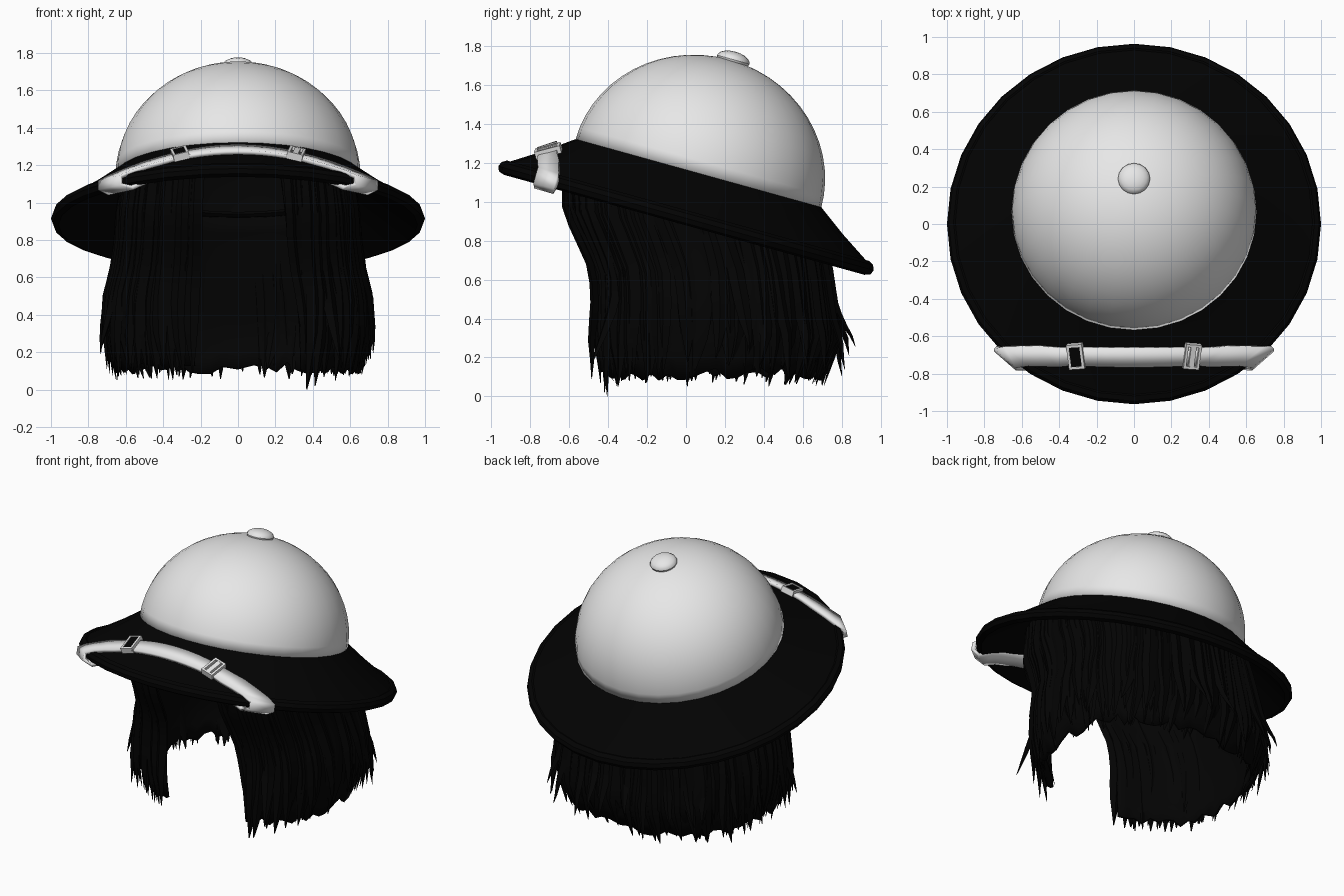
import bpy, bmesh, math, random
from math import sin, cos, pi, radians, hypot, sqrt
from mathutils import Matrix, Vector

random.seed(7)
cube = bpy.data.objects.get("Cube")
if cube:
    bpy.data.objects.remove(cube, do_unlink=True)

built = []
TILT = Matrix.Translation((0, 0, 0.915)) @ Matrix.Rotation(radians(-15.5), 4, 'X')


def material(name, value, rough=0.8):
    m = bpy.data.materials.new(name)
    m.use_nodes = True
    col = (value, value, value, 1)
    m.diffuse_color = col
    m.node_tree.nodes["Principled BSDF"].inputs["Base Color"].default_value = col
    m.node_tree.nodes["Principled BSDF"].inputs["Roughness"].default_value = rough
    return m


WHITE = material("off white", 0.8)
BLACK = material("brim black", 0.0008)
HAIR = material("hair black", 0.001)


def finish(bm, name, mat, matrix=Matrix(), weld=True):
    if weld:
        bmesh.ops.remove_doubles(bm, verts=bm.verts, dist=1e-5)
    bmesh.ops.recalc_face_normals(bm, faces=bm.faces)
    me = bpy.data.meshes.new(name)
    bm.to_mesh(me)
    bm.free()
    ob = bpy.data.objects.new(name, me)
    ob.matrix_world = matrix
    me.materials.append(mat)
    bpy.context.collection.objects.link(ob)
    built.append(ob)
    return ob


def skin(bm, rings, closed=True):
    """Join rows of points with quads."""
    rows = [[bm.verts.new(p) for p in ring] for ring in rings]
    for a, b in zip(rows, rows[1:]):
        n = len(a)
        for i in range(n if closed else n - 1):
            j = (i + 1) % n
            bm.faces.new((a[i], a[j], b[j], b[i]))
    return rows


def lathe(name, profile, mat, segs=32, place=TILT):
    bm = bmesh.new()
    skin(bm, [[(r * cos(2 * pi * i / segs), r * sin(2 * pi * i / segs), h)
               for i in range(segs)] for r, h in profile])
    bmesh.ops.dissolve_degenerate(bm, dist=1e-5, edges=bm.edges)
    return finish(bm, name, mat, place)


def solidify(ob, thickness, offset):
    mod = ob.modifiers.new("Thickness", 'SOLIDIFY')
    mod.thickness = thickness
    mod.offset = offset


# Helmet dome, brim and top button
dome = lathe("helmet_dome", [(0.655 * cos(t), 0.235 + 0.61 * sin(t))
                             for t in [pi / 2 * k / 14 for k in range(15)]], WHITE)
solidify(dome, 0.015, -1)
lathe("helmet_brim", [(0.655, 0.24), (0.80, 0.135), (0.955, 0.035), (0.965, 0.04),
                      (0.99, 0.025), (1.0, 0.0), (0.99, -0.025), (0.96, -0.035),
                      (0.94, -0.02), (0.78, 0.1), (0.635, 0.2), (0.635, 0.24),
                      (0.655, 0.24)], BLACK)
lathe("top_button", [(0.086 * cos(t), 0.042 * sin(t))
                     for t in [pi * (k / 10 - 0.5) for k in range(11)]], WHITE, 16,
      TILT @ Matrix.Translation((0, 0.016, 0.85)))

# Strap looped around the front of the brim, lying on its slope
SLOPE = 0.67


def brim_height(x, y):
    return 0.235 - (hypot(x, y) - 0.655) * SLOPE


def strap_centre(h):
    """Keeps the strap straight across once the helmet is tilted."""
    return -0.742 - 0.277 * h


def strap_edge(side):
    def at_radius(radius, h, sign):
        y = strap_centre(0) + side * 0.054
        return sign * sqrt(radius ** 2 - y ** 2), y, h

    def across(lift):
        points = []
        for k in range(17):
            u = k / 8 - 1
            h = brim_height(u * 0.63, -0.775)
            y = strap_centre(h) + side * (0.045 if abs(u) < 0.75 else 0.054)
            x = u * sqrt(0.975 ** 2 - y ** 2)
            points.append((x, y, brim_height(x, y) + lift))
        return points

    tips = [(1.012, 0.012), (1.012, -0.03), (0.975, -0.05)]
    return (across(0.018) + [at_radius(r, h, 1) for r, h in tips]
            + across(-0.06)[-2:0:-1]
            + [at_radius(r, h, -1) for r, h in reversed(tips)])


bm = bmesh.new()
skin(bm, [strap_edge(-1), strap_edge(1)])
strap = finish(bm, "brim_strap", WHITE, TILT)
solidify(strap, 0.024, 0)


# Strap buckles
def add_box(bm, centre, size):
    bmesh.ops.create_cube(bm, size=1, matrix=Matrix.Translation(centre)
                          @ Matrix.Diagonal((*size, 1)))


for side, word in ((-1, "right"), (1, "left")):
    x = side * 0.31
    y = strap_centre(brim_height(x, -0.775))
    r = hypot(x, y)
    along = Vector((1, 0, -SLOPE * x / r)).normalized()
    normal = along.cross(Vector((0, 1, -SLOPE * y / r))).normalized()
    frame = Matrix((along, normal.cross(along), normal)).transposed().to_4x4()
    place = TILT @ Matrix.Translation((x, y, brim_height(x, y) + 0.03)) @ frame
    bm = bmesh.new()
    for s in (-1, 1):
        add_box(bm, (s * 0.036, 0, 0), (0.014, 0.135, 0.04))
        add_box(bm, (0, s * 0.061, 0), (0.072, 0.014, 0.04))
    if side > 0:
        add_box(bm, (0, 0, 0.006), (0.03, 0.11, 0.025))
    finish(bm, word + "_buckle", WHITE, place, weld=False)
    if side < 0:
        bm = bmesh.new()
        add_box(bm, (0, 0, 0.008), (0.058, 0.108, 0.016))
        finish(bm, "buckle_slider", BLACK, place)


# Hair outline: height, half width, front y, back y
OUTLINE = [(0.0, 0.67, -0.47, 0.70), (0.15, 0.69, -0.48, 0.74), (0.3, 0.71, -0.50, 0.78),
           (0.5, 0.70, -0.49, 0.75), (0.65, 0.66, -0.50, 0.73), (0.8, 0.64, -0.57, 0.71),
           (0.95, 0.635, -0.64, 0.67), (1.3, 0.58, -0.64, 0.58)]


def spow(v, p):
    return math.copysign(abs(v) ** p, v)


def hair_point(theta, z, out=0.0):
    """Point on the hair surface; theta is measured from the front."""
    for a, b in zip(OUTLINE, OUTLINE[1:]):
        if z <= b[0]:
            break
    t = min(max((z - a[0]) / (b[0] - a[0]), 0), 1)
    w, f, k = (a[i] + (b[i] - a[i]) * t for i in (1, 2, 3))
    x = (w + out) * spow(sin(theta), 0.85)
    y = (f + k) / 2 - ((k - f) / 2 + out) * spow(cos(theta), 0.85)
    return Vector((x, y, z))


def hair_top(theta):
    return 1.1 - 0.277 * hair_point(theta, 1.05).y


# Hair base layer, open at the face
bm = bmesh.new()
COLS, ROWS = 64, 10
columns = []
for c in range(COLS + 1):
    u = c / COLS
    low = 0.12 + random.uniform(-0.04, 0.04)
    col = []
    for r in range(ROWS + 1):
        v = r / ROWS
        start = radians(19 + 8 * v)
        stop = 2 * pi - radians(17)
        theta = start + (stop - start) * u
        top = hair_top(theta)
        col.append(hair_point(theta, top + (low - top) * v, -0.03))
    columns.append(col)
skin(bm, columns, closed=False)
base = finish(bm, "hair_base", HAIR)
solidify(base, 0.02, 0)

# Scalp closing the inside of the helmet
bm = bmesh.new()
skin(bm, [[(0.6 * cos(t) * cos(2 * pi * i / 32), 0.6 * cos(t) * sin(2 * pi * i / 32),
            0.2 + 0.56 * sin(t)) for i in range(32)]
          for t in [pi / 2 * k / 8 for k in range(9)]])
finish(bm, "scalp", HAIR, TILT)


# Hair locks, tapered and curled at the tips
def add_lock(bm, theta, end, width, depth, out, flare, drift, steps=12):
    top = hair_top(theta)
    rings = []
    for k in range(steps + 1):
        v = k / steps
        z = top + (end - top) * v
        curl = flare * max(0, (v - 0.65) / 0.35) ** 1.6
        ang = theta + drift * v * v
        p = hair_point(ang, z, out * min(1, v * 2.5) + curl)
        q = hair_point(ang + 0.02, z, out)
        across = (q - hair_point(ang - 0.02, z, out)).normalized()
        normal = across.cross(Vector((0, 0, 1)))
        taper = max(0.06, 1 - max(0, (v - 0.6) / 0.4) ** 2.5)
        a, n = across * width * taper, normal * depth * taper
        rings.append([p + a, p + n, p - a, p - n])
    rows = skin(bm, rings)
    bm.faces.new(rows[0])
    bm.faces.new(rows[-1])


bm = bmesh.new()
COUNT = 130
for i in range(COUNT):
    u = (i + random.random()) / COUNT
    theta = radians(22) + u * radians(321)
    drift = random.uniform(-0.1, 0.1)
    if theta < radians(50):
        drift = random.uniform(0.01, 0.1)
    add_lock(bm, theta, random.choice((0.07, 0.09, 0.12, 0.17)) + random.uniform(-0.02, 0.02),
             random.uniform(0.03, 0.055), random.uniform(0.014, 0.024),
             random.uniform(-0.03, 0.01), random.uniform(-0.04, 0.02), drift)

# Loose curled tips, strongest at the back
for i in range(22):
    theta = radians(80 + 200 * (i + random.random()) / 22)
    back = max(0, -cos(theta))
    add_lock(bm, theta, random.uniform(0.08, 0.26), random.uniform(0.03, 0.045), 0.02,
             random.uniform(0.0, 0.02), random.uniform(0.01, 0.04) + 0.06 * back,
             random.uniform(-0.12, 0.12))

# Long front tips
for deg, end, flare, drift in ((33, 0.0, 0.0, -0.06), (38, 0.02, 0.03, -0.1),
                               (43, 0.16, 0.14, -0.1), (50, 0.05, 0.03, -0.1),
                               (-18, 0.09, 0.03, 0.03), (-24, 0.07, 0.0, 0.04),
                               (-46, 0.08, 0.02, 0.0), (-52, 0.1, 0.05, 0.05),
                               (-70, 0.2, 0.08, 0.0), (-62, 0.07, 0.03, 0.0)):
    add_lock(bm, radians(deg % 360), end, 0.045, 0.025, 0.0, flare, drift)
finish(bm, "hair_locks", HAIR, weld=False)

# Smooth shading with sharp edges kept
bpy.ops.object.select_all(action='DESELECT')
for ob in built:
    ob.select_set(True)
bpy.context.view_layer.objects.active = built[0]
bpy.ops.object.shade_smooth_by_angle(angle=radians(35))
